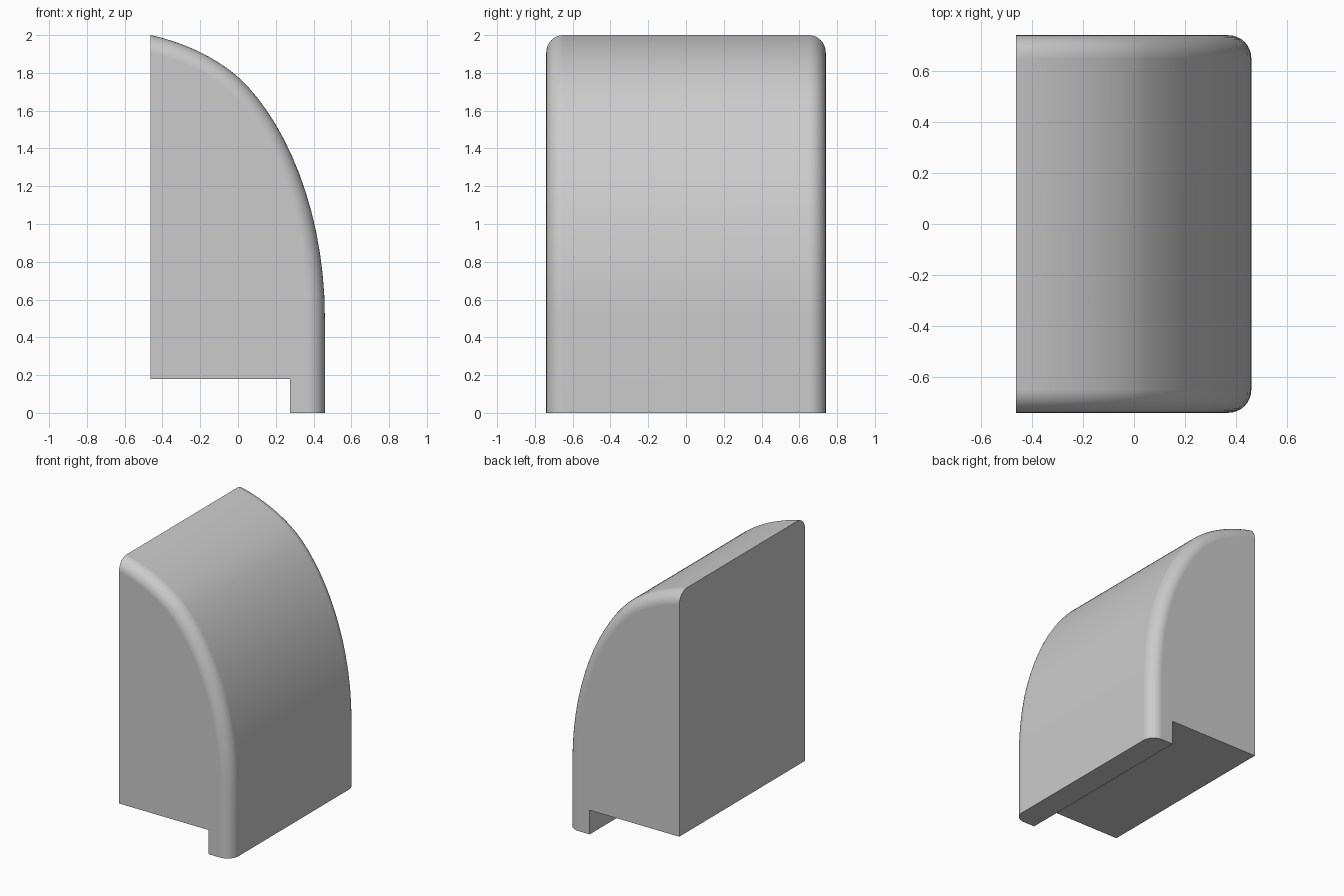
import bpy, bmesh
from math import sin, cos, pi
from mathutils import Vector
from mathutils.geometry import interpolate_bezier

cube = bpy.data.objects.get("Cube")
if cube:
    bpy.data.objects.remove(cube, do_unlink=True)

BACK, HALF, RADIUS = -0.463, 0.74, 0.09
NOTCH_X, NOTCH_Z = 0.275, 0.18


def bezier(*pts):
    return interpolate_bezier(*[Vector(p) for p in pts], 14)


# Curved outer profile in x, z: shallow crown, then a long sweep to vertical
curve = bezier((BACK, 2), (-0.30, 1.965), (-0.09, 1.88), (0.05, 1.73))
curve += bezier((0.05, 1.73), (0.28, 1.48), (0.46, 1.03), (0.46, 0.5))[1:]
curve.append(Vector((0.46, 0)))


def outline(inset):
    """Cross-section with its curved side moved inwards."""
    pts = []
    for i, p in enumerate(curve):
        t = (curve[min(i + 1, len(curve) - 1)] - curve[max(i - 1, 0)]).normalized()
        n = Vector((t.y, -t.x))
        if i == 0:  # stay on the flat back
            pts.append(Vector((BACK, p.y + inset / n.y)) if n.y < 0
                       else Vector((BACK, p.y - inset / n.y)))
        else:
            pts.append(p + n * inset)
    pts[-1].y = 0
    return pts + [Vector(p) for p in
                  ((NOTCH_X, 0), (NOTCH_X, NOTCH_Z), (BACK, NOTCH_Z))]


# Sections along y, rounded over at both ends
steps = 8
half = [(HALF - RADIUS + RADIUS * sin(a), RADIUS * (1 - cos(a)))
        for a in (pi / 2 * k / steps for k in range(steps + 1))]
sections = [(-y, d) for y, d in reversed(half)] + half

bm = bmesh.new()
rings = [[bm.verts.new((p.x, y, p.y)) for p in outline(d)] for y, d in sections]
for a, b in zip(rings, rings[1:]):
    for i in range(len(a)):
        j = (i + 1) % len(a)
        bm.faces.new((a[i], a[j], b[j], b[i]))
bm.faces.new(rings[0])
bm.faces.new(rings[-1])
bmesh.ops.recalc_face_normals(bm, faces=bm.faces)
mesh = bpy.data.meshes.new("curved_block")
bm.to_mesh(mesh)
bm.free()

block = bpy.data.objects.new("curved_block", mesh)
bpy.context.collection.objects.link(block)

# Plain light grey
grey = bpy.data.materials.new("light_grey")
grey.use_nodes = True
colour = (0.6, 0.6, 0.6, 1)
grey.diffuse_color = colour
grey.node_tree.nodes["Principled BSDF"].inputs["Base Color"].default_value = colour
mesh.materials.append(grey)

# Smooth curves with crisp corners and flat ends
bpy.ops.object.select_all(action='DESELECT')
block.select_set(True)
bpy.context.view_layer.objects.active = block
bpy.ops.object.shade_smooth_by_angle(angle=pi / 6)
weighted = block.modifiers.new("flat_ends", 'WEIGHTED_NORMAL')
weighted.keep_sharp = True
